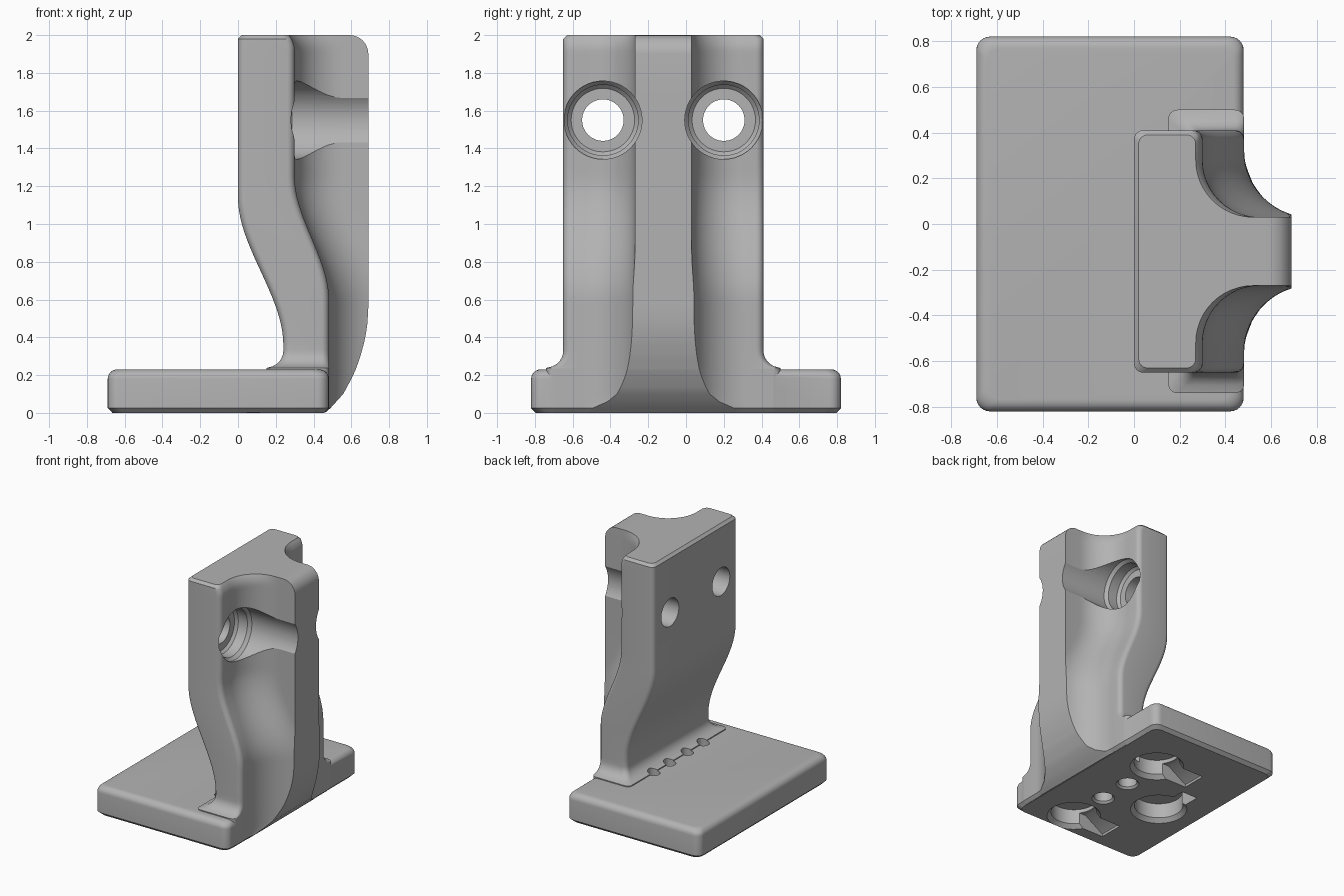
import bpy, bmesh, math
from mathutils import Matrix

cube = bpy.data.objects.get("Cube")
if cube:
    bpy.data.objects.remove(cube)

MID = -0.12          # centre of the upright in y
GREY = (0.45, 0.45, 0.45, 1)

grey = bpy.data.materials.new("plain grey")
grey.use_nodes = True
grey.diffuse_color = GREY
grey.node_tree.nodes["Principled BSDF"].inputs["Base Color"].default_value = GREY


def loft(name, rings):
    """Skin a stack of equal-length closed rings and cap both ends."""
    bm = bmesh.new()
    rows = [[bm.verts.new(p) for p in ring] for ring in rings]
    n = len(rows[0])
    for a, b in zip(rows, rows[1:]):
        for i in range(n):
            j = (i + 1) % n
            bm.faces.new((a[i], a[j], b[j], b[i]))
    bm.faces.new(rows[0][::-1])
    bm.faces.new(rows[-1])
    bmesh.ops.remove_doubles(bm, verts=bm.verts, dist=0.0005)
    bmesh.ops.recalc_face_normals(bm, faces=bm.faces)
    mesh = bpy.data.meshes.new(name)
    bm.to_mesh(mesh)
    bm.free()
    mesh.materials.append(grey)
    obj = bpy.data.objects.new(name, mesh)
    bpy.context.collection.objects.link(obj)
    return obj


def turned(name, profile, matrix, steps=48):
    """Lathe a (height, radius) profile around z, then place it."""
    rings = []
    for h, r in profile:
        rings.append([(r * math.cos(2 * math.pi * i / steps),
                       r * math.sin(2 * math.pi * i / steps), h) for i in range(steps)])
    obj = loft(name, rings)
    obj.data.transform(matrix)
    return obj


def combine(target, other, operation):
    """Apply a boolean and remove the helper."""
    other.hide_render = True
    mod = target.modifiers.new("join", "BOOLEAN")
    mod.operation = operation
    mod.solver = "EXACT"
    mod.object = other
    bpy.context.view_layer.objects.active = target
    bpy.ops.object.modifier_apply(modifier=mod.name)
    bpy.data.objects.remove(other)


def corner(cx, cy, r, start, steps=6):
    """Quarter-circle corner points, counterclockwise from a start angle."""
    return [(cx + r * math.cos(start + math.pi / 2 * i / steps),
             cy + r * math.sin(start + math.pi / 2 * i / steps)) for i in range(steps + 1)]


def smooth(a, b, z):
    t = min(1, max(0, (z - a) / (b - a)))
    return t * t * (3 - 2 * t)


def interp(points, z):
    for (z0, v0), (z1, v1) in zip(points, points[1:]):
        if z <= z1:
            return v0 + (v1 - v0) * (z - z0) / (z1 - z0)
    return points[-1][1]


# Base slab: chamfered below, rounded above
def base_ring(z, inset):
    x0, x1, y, r = -0.69 + inset, 0.48 - inset, 0.82 - inset, 0.06
    pts = (corner(x1 - r, y - r, r, 0) + corner(x0 + r, y - r, r, math.pi / 2)
           + corner(x0 + r, r - y, r, math.pi) + corner(x1 - r, r - y, r, 1.5 * math.pi))
    return [(px, py, z) for px, py in pts]


base_levels = [(0, 0.025), (0.025, 0)]
for i in range(7):
    a = math.pi / 2 * i / 6
    base_levels.append((0.18 + 0.05 * math.sin(a), 0.05 - 0.05 * math.cos(a)))
bracket = loft("bracket", [base_ring(z, d) for z, d in base_levels])

# Upright: curved plate with a central rib blended by concave scoops
RIB = [(0, 0.46), (0.02, 0.485), (0.1, 0.557), (0.16, 0.59), (0.22, 0.62),
       (0.3, 0.648), (0.38, 0.67), (0.46, 0.684), (0.55, 0.69), (2, 0.69)]


def upright_ring(z):
    top = max(0, (z - 1.98) / 0.02) * 0.02
    foot = 0.0
    if z < 0.33:
        k = min(0.09, 0.33 - z)
        foot = 0.09 - math.sqrt(0.09 ** 2 - k * k)
    back = 0.24 * (1 - smooth(0.36, 1.14, z)) - foot + top
    face = 0.3 + 0.182 * (1 - smooth(0.6, 1.25, z)) - max(0, 0.025 - z)
    face -= 0.03 * max(0, (z - 1.92) / 0.08) ** 2
    half = 0.53 + foot - top
    blend = 0.25 + 0.04 * (1 - smooth(0.6, 1.25, z))
    rib = interp(RIB, z)
    if z > 1.9:
        rib -= 0.1 - math.sqrt(max(0, 0.01 - (z - 1.9) ** 2))
    reach = max(rib - face, 0.003)
    end = math.acos(max(0, 1 - reach / blend))
    side = [(face + reach, 0.15 + blend * (1 - math.sin(end)))]
    for i in range(13):
        a = end * (1 - i / 12)
        side.append((face + blend * (1 - math.cos(a)), 0.15 + blend * (1 - math.sin(a))))
    r = 0.04
    side += corner(face - r, half - r, r, 0) + corner(back + r, half - r, r, math.pi / 2)
    pts = side + [(x, -y) for x, y in reversed(side)]
    return [(x, y + MID, z) for x, y in pts]


levels = {0.002, 0.025, 0.06, 0.1, 0.14, 0.19, 1.98}
levels |= {round(0.33 - 0.1 * math.cos(math.pi / 2 * i / 8), 4) for i in range(9)}
levels |= {round(0.33 + 0.035 * i, 4) for i in range(1, 28)}
levels |= {1.5, 1.7}
levels |= {round(1.9 + 0.1 * math.sin(math.pi / 2 * i / 8), 4) for i in range(9)}
combine(bracket, loft("upright", [upright_ring(z) for z in sorted(levels)]), "UNION")

# Counterbored screw holes through the plate
along_x = Matrix.Rotation(math.pi / 2, 4, "Y")
bore = [(-0.2, 0.11), (0.16, 0.11), (0.16, 0.168), (0.18, 0.187),
        (0.26, 0.187), (0.285, 0.207), (0.9, 0.207)]
for s in (-1, 1):
    place = Matrix.Translation((0, MID + 0.32 * s, 1.55)) @ along_x
    combine(bracket, turned("screw_hole", bore, place), "DIFFERENCE")


def pocket(x, y, r, depth, lip):
    profile = [(-0.02, r + lip), (0, r + lip), (lip + 0.001, r), (depth, r)]
    combine(bracket, turned("pocket", profile, Matrix.Translation((x, y, 0)), 40), "DIFFERENCE")


def ramp(x, y, dx, dy, width, depth):
    """Slot that runs from a pocket and rises to the underside at its end."""
    px, py = -dy, dx
    length = math.hypot(dx, dy)
    rings = []
    for s in (-1, 1):
        ox, oy = (px / length * width * s, py / length * width * s)
        rings.append([(x + ox + dx * t, y + oy + dy * t, z)
                      for t, z in ((0, -0.02), (1, -0.02), (1, 0.02), (0.55, depth), (0, depth))])
    combine(bracket, loft("slot", rings), "DIFFERENCE")


# Underside: three round pockets with sloping slots, two small holes
for s in (-1, 1):
    pocket(0.08, MID + 0.48 * s, 0.17, 0.15, 0.03)
    ramp(0.08, MID + 0.48 * s, -0.36, 0, 0.1, 0.12)
    pocket(0.08, MID + 0.14 * s, 0.07, 0.14, 0.015)
pocket(-0.34, MID, 0.18, 0.15, 0.03)
ramp(-0.38, MID, 0, 0.31, 0.07, 0.12)

# Drain holes along the foot of the plate
for offset in (-0.31, -0.11, 0.11, 0.31):
    place = Matrix.Translation((0.15, MID + offset, 0))
    combine(bracket, turned("drain", [(0.1, 0.045), (0.31, 0.045)], place, 20), "DIFFERENCE")

bpy.ops.object.select_all(action="DESELECT")
bracket.select_set(True)
bpy.context.view_layer.objects.active = bracket
bpy.ops.object.shade_smooth_by_angle(angle=math.radians(32))
